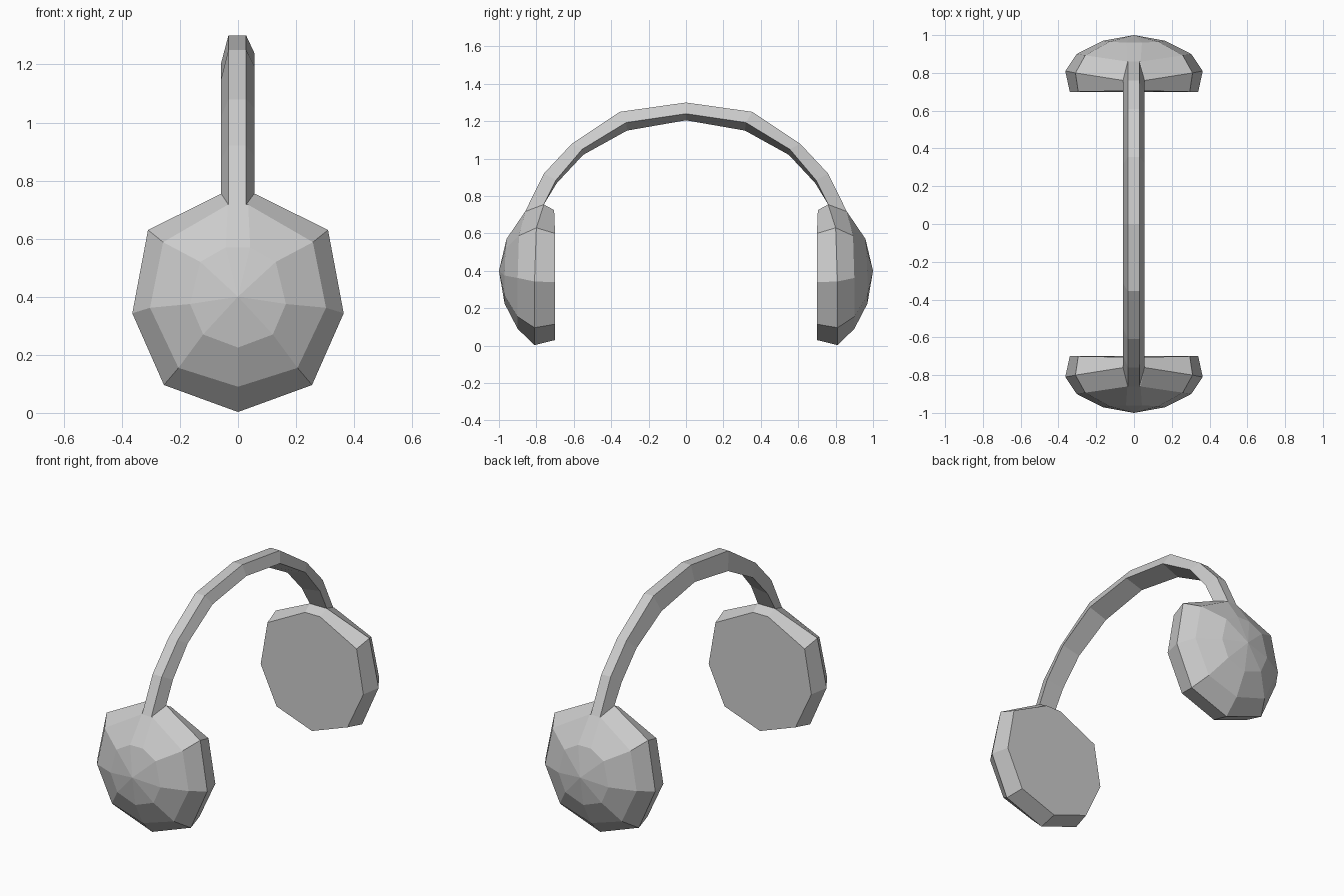
import bpy, bmesh

if "Cube" in bpy.data.objects:
    bpy.data.objects.remove(bpy.data.objects["Cube"])


def finish(name, bm):
    """Make an object from a bmesh and mirror it to the other ear."""
    bmesh.ops.recalc_face_normals(bm, faces=bm.faces)
    mesh = bpy.data.meshes.new(name)
    bm.to_mesh(mesh)
    bm.free()
    obj = bpy.data.objects.new(name, mesh)
    bpy.context.collection.objects.link(obj)
    mod = obj.modifiers.new("mirror", 'MIRROR')
    mod.use_axis = (False, True, False)
    mod.use_clip = True
    mod.merge_threshold = 0.0005
    return obj


def bridge(bm, a, b):
    """Quads between two closed rings."""
    n = len(a)
    for i in range(n):
        j = (i + 1) % n
        bm.faces.new((a[i], a[j], b[j], b[i]))


def nine_ring(bm, half):
    """Nine-sided ring: bottom point, right side, then its reflection."""
    left = [(-x, y, z) for x, y, z in reversed(half[1:])]
    return [bm.verts.new(p) for p in half + left]


# Ear cup: domed outside, bevelled rim, flat pad inside
rings = [
    [(0, .97, .225), (.12, .97, .27), (.165, .97, .375), (.13, .965, .52), (.042, .96, .57)],
    [(0, .90, .09), (.205, .90, .155), (.303, .90, .362), (.258, .893, .588), (.035, .86, .717)],
    [(0, .81, .003), (.255, .81, .096), (.364, .81, .343), (.31, .80, .63), (.057, .76, .755)],
    [(0, .70, .03), (.235, .70, .115), (.34, .70, .34), (.295, .70, .60), (.05, .705, .725)],
]
bm = bmesh.new()
loops = [nine_ring(bm, r) for r in rings]
pole = bm.verts.new((0, 1.0, .40))
for i in range(9):
    bm.faces.new((pole, loops[0][i], loops[0][(i + 1) % 9]))
for a, b in zip(loops, loops[1:]):
    bridge(bm, a, b)
bm.faces.new(loops[-1])
finish("ear_cups", bm)

# Headband: four-sided section swept from the cup to the crown
outer = [(.86, .717), (.76, .92), (.61, 1.08), (.355, 1.25), (0, 1.30)]
right = [(.76, .755), (.695, .885), (.555, 1.05), (.32, 1.193), (0, 1.24)]
left = [(.76, .755), (.69, .87), (.55, 1.02), (.315, 1.15), (0, 1.205)]
bm = bmesh.new()
sections = []
for o, r, l in zip(outer, right, left):
    pts = [(-.033, *o), (.028, *o), (.056, *r), (-.058, *l)]
    sections.append([bm.verts.new(p) for p in pts])
for a, b in zip(sections, sections[1:]):
    bridge(bm, a, b)
finish("headband", bm)
